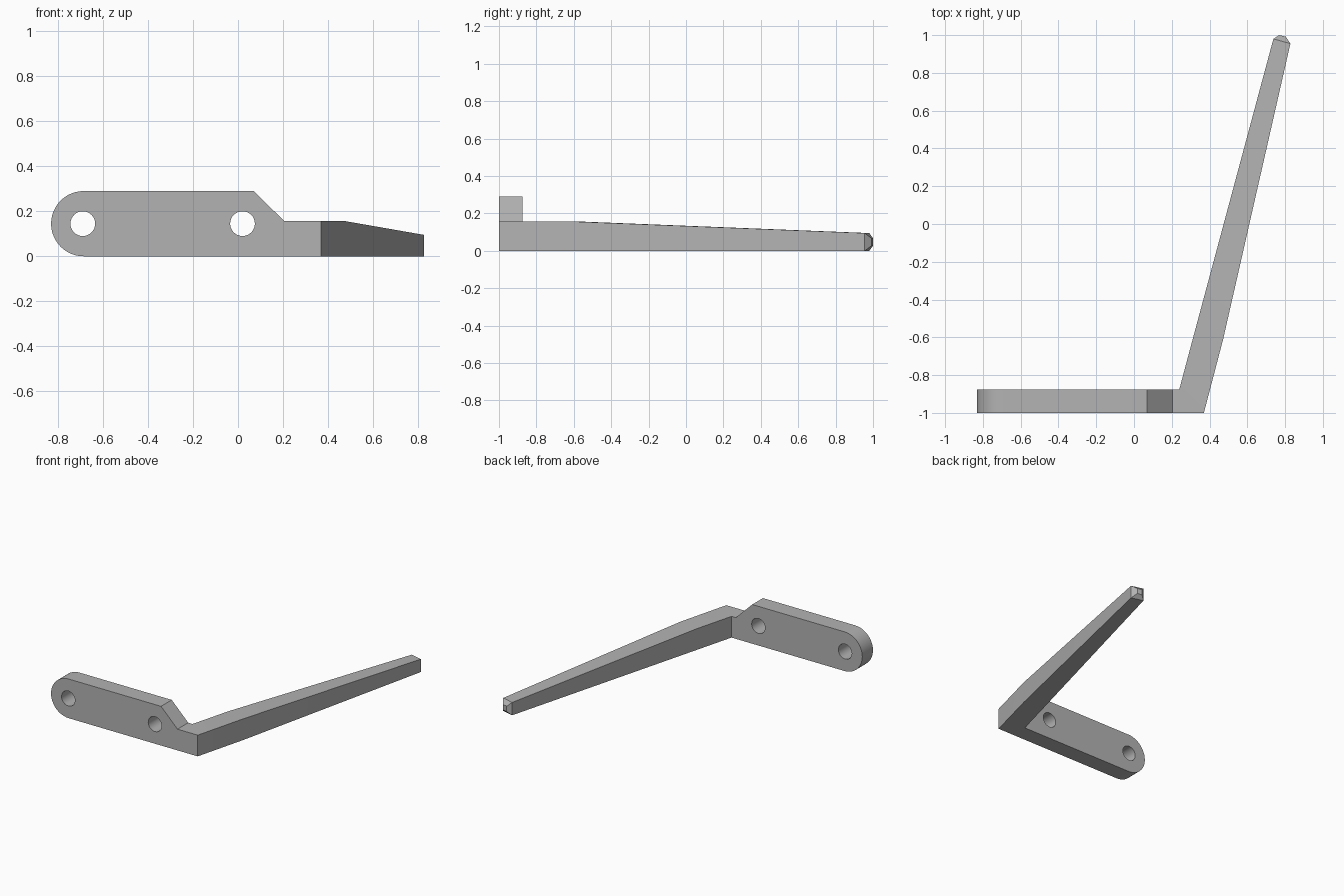
import bpy, bmesh
from math import sin, cos, pi
from mathutils import Vector

cube = bpy.data.objects.get("Cube")
if cube:
    bpy.data.objects.remove(cube, do_unlink=True)

FRONT, BACK = -1.0, -0.875
MID, RADIUS, ARM_TOP = 0.145, 0.145, 0.157
HOLES = (-0.69, 0.02)

grey = bpy.data.materials.new("plain grey")
grey.use_nodes = True
colour = (0.45, 0.45, 0.45, 1)
grey.diffuse_color = colour
grey.node_tree.nodes["Principled BSDF"].inputs["Base Color"].default_value = colour

# Mounting plate: rounded left end, sloped shoulder, mitred right end
STEPS = 24
profile = [(-0.686 - RADIUS * sin(pi * i / STEPS), MID - RADIUS * cos(pi * i / STEPS))
           for i in range(STEPS + 1)]
profile += [(0.07, 2 * RADIUS), (0.205, ARM_TOP)]
bm = bmesh.new()


def outline(y, end_x):
    points = profile + [(end_x, ARM_TOP), (end_x, 0)]
    return [bm.verts.new((x, y, z)) for x, z in points]


front, back = outline(FRONT, 0.37), outline(BACK, 0.24)
bm.faces.new(front)
bm.faces.new(back[::-1])
for i in range(len(front)):
    j = (i + 1) % len(front)
    bm.faces.new((front[i], back[i], back[j], front[j]))

# Lever: continue the mitred end through tapering sections to a blunt tip
# Each section is outer xy, inner xy, bottom z, top z
sections = [
    ((0.472, -0.61), (0.32, -0.575), 0, ARM_TOP),
    ((0.828, 0.955), (0.738, 0.98), 0, 0.095),
    ((0.803, 0.992), (0.768, 1.0), 0.027, 0.067),
]
ring = [front[-1], front[-2], back[-2], back[-1]]
end = next(f for f in bm.faces if set(f.verts) == set(ring))
bm.faces.remove(end)
for outer, inner, low, high in sections:
    nxt = [bm.verts.new((*outer, low)), bm.verts.new((*outer, high)),
           bm.verts.new((*inner, high)), bm.verts.new((*inner, low))]
    for i in range(4):
        j = (i + 1) % 4
        bm.faces.new((ring[i], ring[j], nxt[j], nxt[i]))
    ring = nxt
bm.faces.new(ring)
bmesh.ops.recalc_face_normals(bm, faces=bm.faces)

mesh = bpy.data.meshes.new("plate_and_lever")
bm.to_mesh(mesh)
bm.free()
body = bpy.data.objects.new("plate_and_lever", mesh)
bpy.context.collection.objects.link(body)
mesh.materials.append(grey)

# Two bolt holes through the plate
for x in HOLES:
    bpy.ops.mesh.primitive_cylinder_add(vertices=32, radius=0.055, depth=0.4,
                                        location=(x, (FRONT + BACK) / 2, MID),
                                        rotation=(pi / 2, 0, 0))
    cutter = bpy.context.object
    cutter.name = "hole_cutter"
    cutter.data.materials.append(grey)
    cutter.hide_render = True
    cut = body.modifiers.new("bolt_hole", 'BOOLEAN')
    cut.operation, cut.solver, cut.object = 'DIFFERENCE', 'EXACT', cutter
    bpy.ops.object.select_all(action='DESELECT')
    body.select_set(True)
    bpy.context.view_layer.objects.active = body
    bpy.ops.object.modifier_apply(modifier=cut.name)
    bpy.data.objects.remove(cutter, do_unlink=True)

bpy.ops.object.shade_smooth_by_angle(angle=pi / 9)
